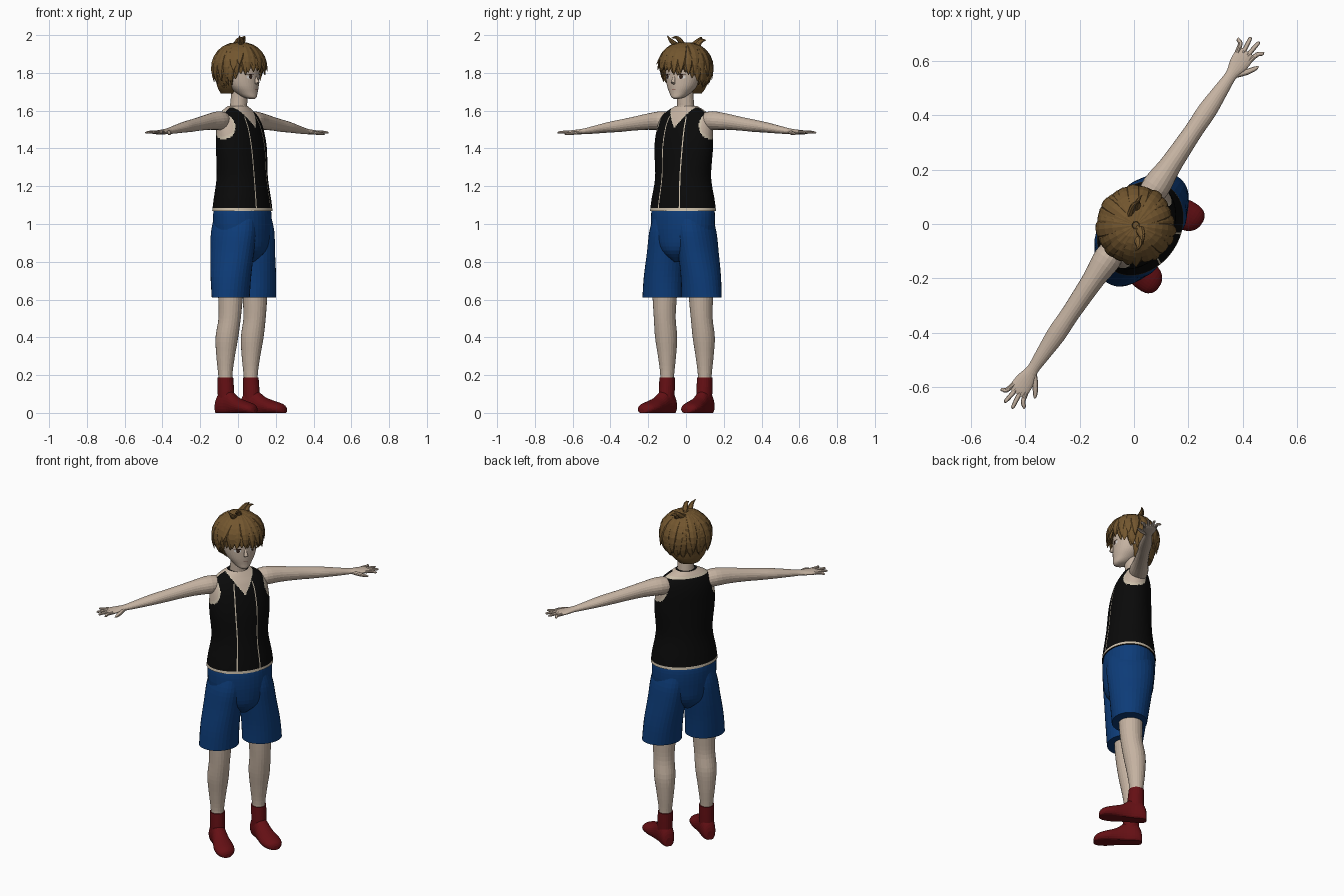
import bpy, bmesh, math, random
from mathutils import Vector, Matrix

random.seed(4)
cube = bpy.data.objects.get("Cube")
if cube:
    bpy.data.objects.remove(cube)
TURN = Matrix.Rotation(math.radians(56), 4, 'Z')   # the figure stands turned to its left
parts = []


def material(name, rgb):
    m = bpy.data.materials.new(name)
    m.use_nodes = True
    m.diffuse_color = (*rgb, 1)
    m.node_tree.nodes["Principled BSDF"].inputs["Base Color"].default_value = (*rgb, 1)
    return m


SKIN = material("skin", (.56, .45, .36))
HAIR = material("brown_hair", (.17, .093, .028))
BLACK = material("black_cloth", (.003, .003, .003))
CREAM = material("cream_trim", (.6, .52, .4))
BLUE = material("blue_denim", (.004, .045, .19))
RED = material("dark_red", (.13, .005, .007))
WHITE = material("eye_white", (.7, .68, .65))
DARK = material("dark_eye", (.03, .015, .01))
LIP = material("lip", (.33, .18, .14))


def finish(bm, name, mats):
    bmesh.ops.recalc_face_normals(bm, faces=bm.faces)
    bm.transform(TURN)
    me = bpy.data.meshes.new(name)
    bm.to_mesh(me)
    bm.free()
    for m in mats:
        me.materials.append(m)
    ob = bpy.data.objects.new(name, me)
    bpy.context.collection.objects.link(ob)
    parts.append(ob)
    return ob


def resample(rows, n):
    """Catmull-Rom through the rows, n steps per span."""
    out = []
    for i in range(len(rows) - 1):
        p0, p1, p2, p3 = (rows[max(0, min(len(rows) - 1, i + k))] for k in (-1, 0, 1, 2))
        for s in range(n):
            t = s / n
            out.append([b + .5 * t * (c - a + t * (2*a - 5*b + 4*c - d + t * (3*(b - c) + d - a)))
                        for a, b, c, d in zip(p0, p1, p2, p3)])
    return out + [list(rows[-1])]


def sweep(bm, rows, axis=None, hint=(0, 1, 0), segs=16, n=3, rule=None, floor=None):
    """Skin elliptical rings (x, y, z, half width, half depth) along a path."""
    rows = resample(rows, n)
    pts = [Vector(r[:3]) for r in rows]
    rings = []
    for i, r in enumerate(rows):
        tan = Vector(axis) if axis else (pts[min(i + 1, len(pts) - 1)] - pts[max(i - 1, 0)]).normalized()
        h = Vector(hint[i] if isinstance(hint, list) else hint)
        side = h.cross(tan).normalized()
        deep = tan.cross(side)
        ring = []
        for k in range(segs):
            a = math.tau * k / segs
            p = pts[i] + side * (r[3] * math.cos(a)) + deep * (r[4] * math.sin(a))
            if floor is not None:
                p.z = max(p.z, floor)
            ring.append(bm.verts.new(p))
        rings.append(ring)
    for lo, hi in zip(rings, rings[1:]):
        for k in range(segs):
            j = (k + 1) % segs
            f = bm.faces.new((lo[k], lo[j], hi[j], hi[k]))
            if rule:
                f.material_index = rule(f.calc_center_median(), k)
    bm.faces.new(rings[0])
    bm.faces.new(rings[-1])


def tube(name, rows, mats, **kw):
    bm = bmesh.new()
    sweep(bm, rows, **kw)
    return finish(bm, name, mats)


UP = (0, 0, 1)

# Vest, with skin at the neck and armholes and cream edging
SEGS = 160
SEAMS = {round(SEGS * .685), round(SEGS * .815) - 1}


def vest_rule(c, k):
    x = abs(c.x)
    hole = 1 - math.hypot((x - .185) / .05, (c.z - 1.545) / .085)
    neck = c.z - (1.515 + 1.5 * x if c.y < 0 else 1.603)
    if hole > 0 or neck > 0:
        return 1
    if hole > -.16 or neck > -.011 or c.z < 1.086:
        return 2
    return 2 if k in SEAMS and c.z < 1.57 else 0


torso = [(0, -.028, 1.07, .186, .146), (0, -.028, 1.13, .178, .139), (0, -.027, 1.25, .158, .124),
         (0, -.022, 1.4, .17, .115), (0, -.012, 1.5, .165, .103), (0, -.003, 1.56, .15, .085),
         (0, .002, 1.598, .112, .066), (0, .002, 1.625, .06, .048)]
tube("vest", torso, [BLACK, SKIN, CREAM], axis=UP, segs=SEGS, n=14, rule=vest_rule)

# Shorts
tube("shorts_hips", [(0, -.03, .8, .03, .07), (0, -.03, .86, .12, .125), (0, -.03, .95, .172, .14),
                     (0, -.028, 1.04, .18, .143), (0, -.028, 1.09, .174, .136)],
     [BLUE], axis=UP, segs=40, n=4)

# Neck and head
tube("neck", [(0, 0, 1.57, .065, .055), (0, -.004, 1.63, .046, .045), (0, -.015, 1.75, .044, .045)],
     [SKIN], axis=UP, segs=24)
head = [(0, -.09, 1.662, .012, .014), (0, -.075, 1.672, .034, .038), (0, -.055, 1.695, .056, .059),
        (0, -.036, 1.73, .08, .08), (0, -.02, 1.78, .095, .096), (0, -.01, 1.84, .1, .104),
        (0, -.005, 1.9, .085, .09), (0, 0, 1.935, .04, .05)]
tube("head", head, [SKIN], axis=UP, segs=40, n=5)
tube("nose", [(0, -.108, 1.785, .006, .006), (0, -.119, 1.76, .009, .011), (0, -.122, 1.748, .011, .012),
              (0, -.108, 1.738, .005, .004)], [SKIN], axis=UP, segs=12)
head_rows = resample(head, 12)


def face_patch(name, x, z, w, h, mat, lift):
    """Thin oval that hugs the front of the head."""
    bm = bmesh.new()
    verts = []
    for k in range(16):
        a = math.tau * k / 16
        px, pz = x + w * math.cos(a), z + h * math.sin(a)
        r = min(head_rows, key=lambda q: abs(q[2] - pz))
        verts.append(bm.verts.new((px, r[1] - r[4] * math.sqrt(1 - (px / r[3]) ** 2) - lift, pz)))
    mid = bm.verts.new(sum((v.co for v in verts), Vector()) / 16 - Vector((0, .001, 0)))
    for k in range(16):
        bm.faces.new((mid, verts[k], verts[(k + 1) % 16]))
    finish(bm, name, [mat])


face_patch("mouth", 0, 1.712, .016, .002, LIP, .002)

# Limbs and everything that repeats left and right
for s, side in ((1, "left"), (-1, "right")):
    face_patch(side + "_eye", s * .043, 1.779, .018, .011, WHITE, .002)
    face_patch(side + "_iris", s * .042, 1.779, .009, .011, DARK, .004)
    face_patch(side + "_lash", s * .044, 1.79, .021, .003, DARK, .005)
    tube(side + "_ear", [(s * .09, 0, 1.75, .01, .01), (s * .102, .004, 1.78, .011, .02),
                         (s * .1, .006, 1.805, .006, .012)], [SKIN], axis=UP, segs=12)

    tube(side + "_shorts_leg", [(s * .125, -.038, .61, .11, .096), (s * .118, -.034, .72, .106, .108),
                                (s * .1, -.03, .85, .1, .122), (s * .085, -.03, .96, .095, .13),
                                (s * .07, -.03, 1.05, .08, .12)], [BLUE], axis=UP, segs=32, n=4)
    tube(side + "_leg", [(s * .12, -.005, .12, .036, .036), (s * .12, 0, .2, .036, .038),
                         (s * .12, -.002, .3, .047, .05), (s * .12, -.01, .4, .058, .061),
                         (s * .118, -.026, .5, .057, .06), (s * .116, -.03, .6, .063, .065),
                         (s * .115, -.03, .7, .07, .07)], [SKIN], axis=UP, segs=24, n=4)

    # Foot: ankle cuff plus a sole flattened on the ground
    bm = bmesh.new()
    sweep(bm, [(s * .12, -.006, .05, .04, .045), (s * .12, -.004, .11, .041, .045),
               (s * .12, 0, .188, .041, .042)], axis=UP, segs=24)
    shape = [(-.055, .018, .05), (-.045, .033, .085), (-.015, .042, .125), (.03, .042, .122),
             (.08, .048, .085), (.13, .056, .066), (.175, .05, .052), (.198, .032, .038), (.206, .012, .022)]
    sweep(bm, [(s * (.12 + .1 * max(f, 0)), -f, top * .42, w, top * .58) for f, w, top in shape],
          axis=(0, -1, 0), hint=UP, segs=28, floor=0)
    finish(bm, side + "_shoe", [RED])

    # Arm, palm, fingers and thumb
    bm = bmesh.new()
    arm = [(.09, 1.54, .04, .045), (.16, 1.547, .052, .05), (.25, 1.542, .041, .043), (.35, 1.53, .036, .036),
           (.42, 1.521, .034, .033), (.5, 1.512, .035, .028), (.6, 1.498, .026, .02), (.655, 1.491, .022, .015),
           (.7, 1.487, .034, .013), (.74, 1.485, .037, .011), (.76, 1.485, .033, .007)]
    sweep(bm, [(s * x, .01, z, w, h) for x, z, w, h in arm], axis=(s, 0, 0), hint=UP, segs=20)
    for i, tip in enumerate((.792, .815, .812, .785)):
        y = -.028 + .0187 * i
        sweep(bm, [(s * .735, .01 + y, 1.486, .009, .009), (s * .77, .01 + 1.3 * y, 1.486, .0085, .008),
                   (s * (tip - .008), .01 + 1.8 * y, 1.484, .007, .006),
                   (s * tip, .01 + 1.9 * y, 1.483, .002, .002)], hint=UP, segs=10)
    sweep(bm, [(s * .665, -.002, 1.487, .012, .01), (s * .695, -.03, 1.482, .011, .01),
               (s * .725, -.05, 1.477, .008, .007), (s * .738, -.056, 1.475, .002, .002)], hint=UP, segs=10)
    finish(bm, side + "_arm", [SKIN])

# Hair: a cap under layered locks that fall from the crown
tube("hair_cap", [(0, .045, 1.69, .06, .05), (0, .035, 1.73, .095, .075), (0, .02, 1.79, .115, .1),
                  (0, .0, 1.85, .12, .122), (0, -.003, 1.91, .095, .1), (0, 0, 1.945, .045, .05),
                  (0, 0, 1.952, .01, .01)], [HAIR], axis=UP, segs=40, n=4)


def lock(bm, th, end, size, wide, flare):
    """One tapered strand at angle th from the front, down to polar angle end."""
    rows, hints = [], []
    out = Vector((math.sin(th), -math.cos(th), 0))
    for i in range(9):
        t = i / 8
        phi = math.radians(6 + (end - 6) * t)
        over = max(0, math.degrees(phi) - 90) / 60
        r = size * (math.sin(phi) if phi < math.pi / 2 else 1 - .36 * over * over)
        r += flare * t ** 5
        p = Vector((0, -.008, 1.83)) + out * r + Vector((0, 0, .128 * math.cos(phi)))
        taper = math.sin(math.pi * min(1, .12 + t * .75)) if t < .6 else 1 - ((t - .6) / .4) ** 1.6
        rows.append((*p, wide * max(taper, .06), .013 * max(taper, .06)))
        hints.append(out * math.sin(phi) + Vector((0, 0, math.cos(phi) + .05)))
    sweep(bm, rows, hint=hints, segs=8, n=1)


bm = bmesh.new()
for layer, (size, cut) in enumerate(((.122, 0), (.13, 10), (.134, 28))):
    for i in range(22):
        th = math.tau * (i + layer / 3) / 22 + random.uniform(-.06, .06)
        away = abs((th + math.pi) % math.tau - math.pi)
        end = 104 if away < .75 else 104 + 46 * min(1, (away - .75) / .9)
        lock(bm, th, end - cut * (away > .75) + random.uniform(-7, 7), size + random.uniform(-.004, .003),
             random.uniform(.026, .034), random.uniform(0, .022))
finish(bm, "hair_locks", [HAIR])

# Loose tufts that stand up from the crown
bm = bmesh.new()
for root, mid, tip in (((-.03, -.03, 1.94), (-.055, -.06, 1.97), (-.08, -.06, 1.998)),
                       ((.0, -.02, 1.94), (-.02, -.05, 1.985), (-.045, -.07, 1.985)),
                       ((.05, .02, 1.935), (.075, .035, 1.97), (.105, .035, 1.972)),
                       ((.02, .03, 1.94), (.06, .04, 1.975), (.08, .03, 1.99))):
    sweep(bm, [(*root, .02, .013), (*mid, .012, .009), (*tip, .001, .001)], hint=(.3, 1, .2), segs=8)
finish(bm, "hair_tufts", [HAIR])

# Smooth shading with sharp edges kept
for ob in bpy.context.view_layer.objects:
    ob.select_set(ob in parts)
bpy.context.view_layer.objects.active = parts[0]
bpy.ops.object.shade_smooth_by_angle(angle=math.radians(40))
